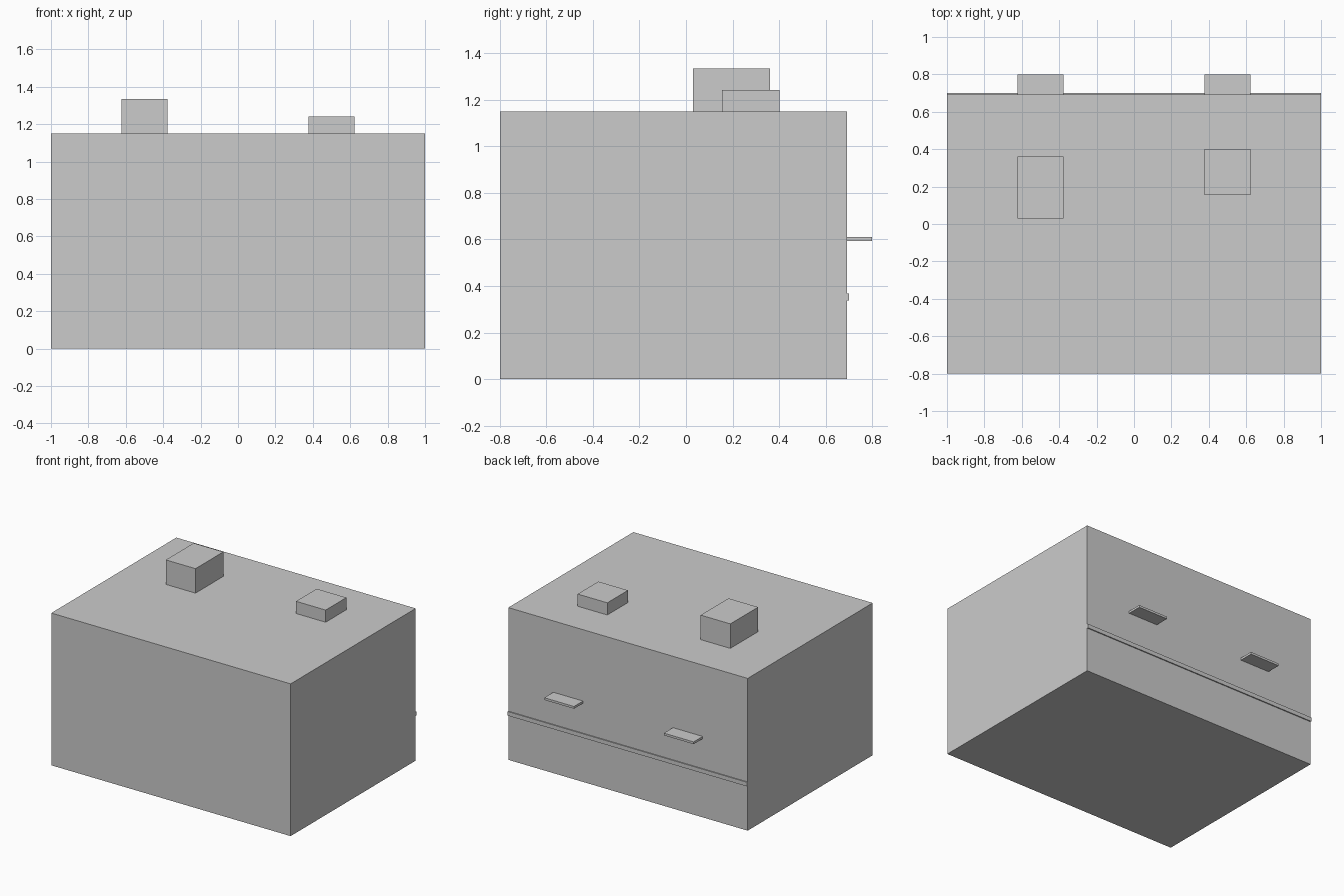
import bpy

if "Cube" in bpy.data.objects:
    bpy.data.objects.remove(bpy.data.objects["Cube"])


def box(name, x, y, z):
    """Box from (min, max) ranges on each axis."""
    bpy.ops.mesh.primitive_cube_add(
        size=1, location=[(a + b) / 2 for a, b in (x, y, z)])
    ob = bpy.context.object
    ob.name = name
    ob.scale = [b - a for a, b in (x, y, z)]
    bpy.ops.object.transform_apply(location=False, rotation=False, scale=True)
    return ob


BACK, ROOF = 0.692, 1.15

# Main building block
box("building_body", (-1, 1), (-0.8, BACK), (0, ROOF))

# Roof units, one tall and one low
box("roof_unit_tall", (-0.624, -0.376), (0.03, 0.362), (ROOF, 1.335))
box("roof_unit_low", (0.376, 0.624), (0.155, 0.402), (ROOF, 1.242))

# Thin trim band along the back wall
box("back_trim_band", (-1, 1), (BACK, 0.7), (0.337, 0.368))

# Pair of door canopies on the back wall
for side, cx in (("left", -0.5), ("right", 0.5)):
    box("canopy_" + side, (cx - 0.124, cx + 0.124), (BACK, 0.8), (0.594, 0.611))
